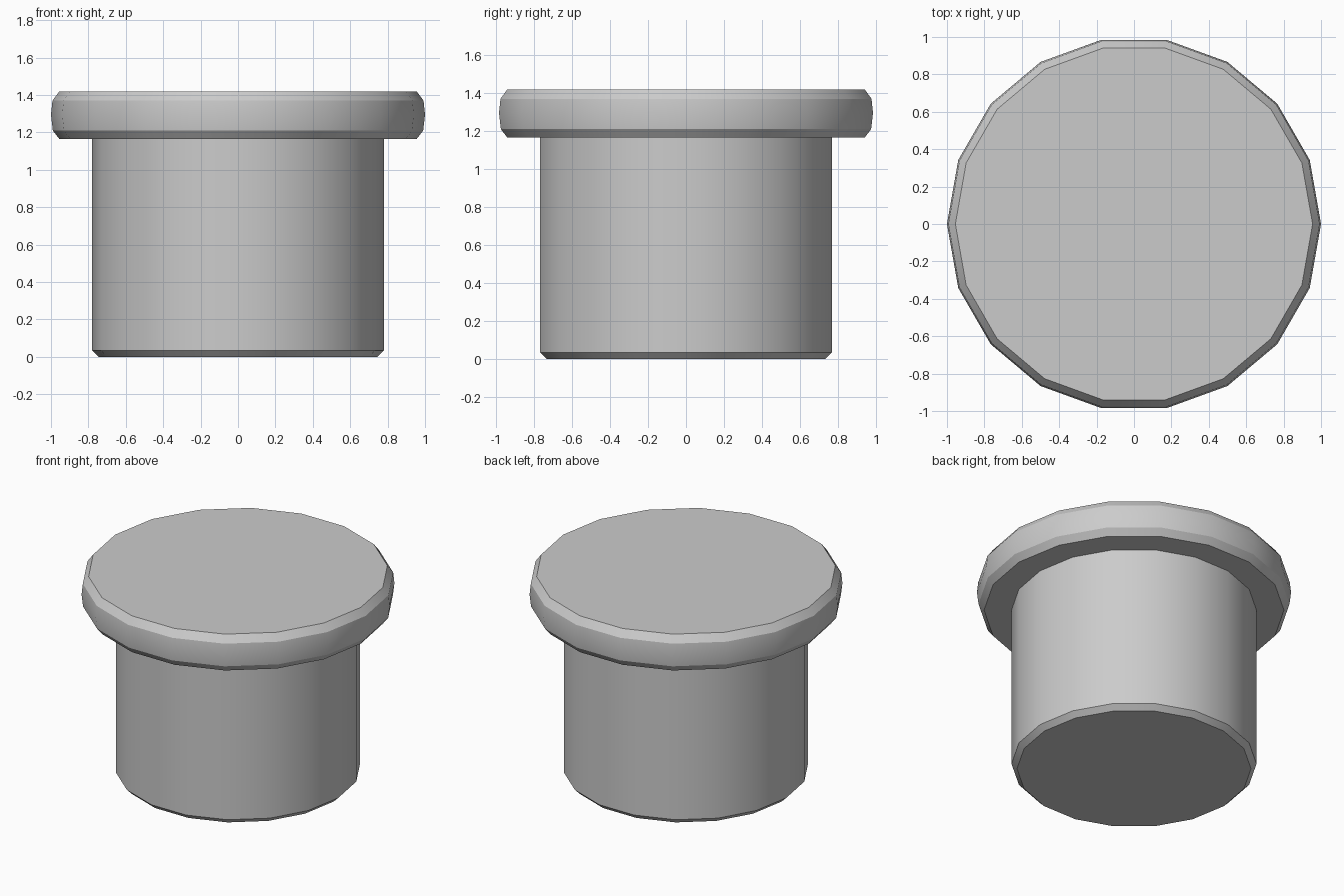
import bpy, bmesh
from math import cos, sin, tau, radians

if "Cube" in bpy.data.objects:
    bpy.data.objects.remove(bpy.data.objects["Cube"])

SIDES = 18


def lathe(name, profile):
    """Revolve a (radius, z) profile, listed bottom to top, and cap both ends."""
    bm = bmesh.new()
    rings = [[bm.verts.new((r * cos(tau * i / SIDES), r * sin(tau * i / SIDES), z))
              for i in range(SIDES)] for r, z in profile]
    for low, high in zip(rings, rings[1:]):
        for i in range(SIDES):
            j = (i + 1) % SIDES
            bm.faces.new((low[i], low[j], high[j], high[i]))
    bm.faces.new(rings[0][::-1])
    bm.faces.new(rings[-1])
    mesh = bpy.data.meshes.new(name)
    bm.to_mesh(mesh)
    bm.free()
    obj = bpy.data.objects.new(name, mesh)
    bpy.context.collection.objects.link(obj)
    bpy.ops.object.select_all(action='DESELECT')
    obj.select_set(True)
    bpy.context.view_layer.objects.active = obj
    bpy.ops.object.shade_smooth_by_angle(angle=radians(30))
    return obj


# Chamfered shaft, then the overhanging rounded head
shaft = [(0.745, 0.0), (0.78, 0.035), (0.78, 1.165)]
head = [(0.955, 1.165), (0.99, 1.21), (1.0, 1.295), (0.992, 1.37), (0.955, 1.42)]
lathe("flanged_plug", shaft + head)
